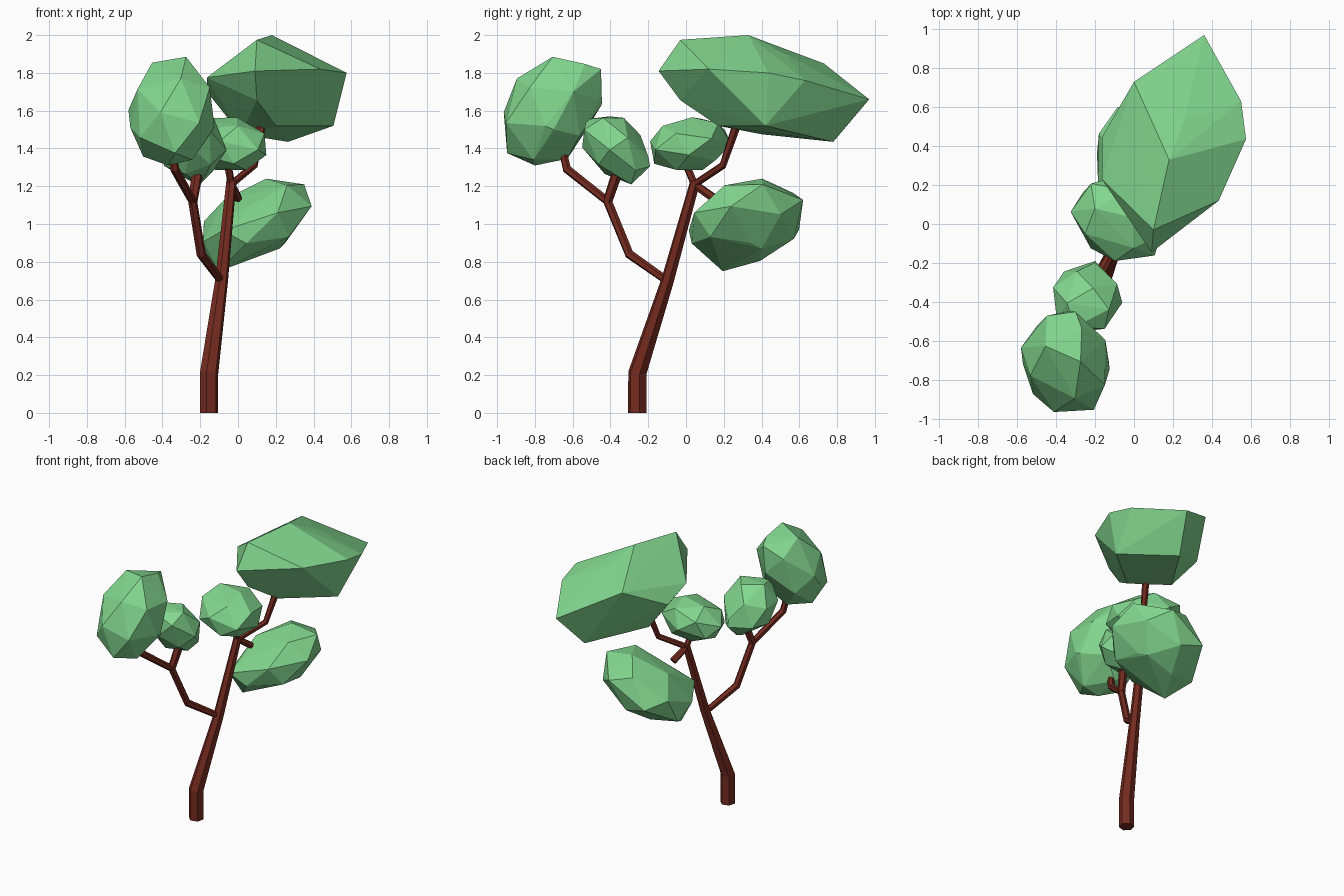
import bpy, bmesh, math
from mathutils import Vector, Matrix

if "Cube" in bpy.data.objects:
    bpy.data.objects.remove(bpy.data.objects["Cube"])


def material(name, rgb):
    m = bpy.data.materials.new(name)
    m.diffuse_color = (*rgb, 1)
    m.use_nodes = True
    m.node_tree.nodes["Principled BSDF"].inputs["Base Color"].default_value = m.diffuse_color
    return m


BARK = material("red brown bark", (0.175, 0.024, 0.014))
LEAF = material("leaf green", (0.225, 0.680, 0.275))


def finish(name, bm, mat):
    bmesh.ops.recalc_face_normals(bm, faces=bm.faces)
    me = bpy.data.meshes.new(name)
    bm.to_mesh(me)
    bm.free()
    me.materials.append(mat)
    bpy.context.collection.objects.link(bpy.data.objects.new(name, me))


def limb(name, path, radii, sides=6):
    """Tapered six-sided tube along a bent path."""
    pts = [Vector(p) for p in path]
    bm = bmesh.new()
    rings = []
    for i, (p, r) in enumerate(zip(pts, radii)):
        before = (p - pts[i - 1]).normalized() if i else Vector()
        after = (pts[i + 1] - p).normalized() if i < len(pts) - 1 else Vector()
        t = (before + after).normalized()
        u = (Vector((1, 0, 0)) - t * t.x).normalized()
        v = t.cross(u)
        ring = []
        for k in range(sides):
            a = math.tau * k / sides + math.radians(15)
            ring.append(bm.verts.new(p + r * (u * math.cos(a) + v * math.sin(a))))
        rings.append(ring)
    for a, b in zip(rings, rings[1:]):
        for k in range(sides):
            j = (k + 1) % sides
            bm.faces.new((a[k], a[j], b[j], b[k]))
    bm.faces.new(rings[0])
    bm.faces.new(rings[-1])
    finish(name, bm, BARK)


def foliage(name, lo, hi, lean, count, spin, tips=()):
    """Faceted ellipsoid filling the box lo-hi, with optional corner tips.
    lean = xy, xz, yz correlation."""
    lo, hi = Vector(lo), Vector(hi)
    xy, xz, yz = lean
    # Cholesky factor turns a unit sphere into the leaning ellipsoid
    b = math.sqrt(1 - xy * xy)
    c = (yz - xy * xz) / b
    L = Matrix(((1, 0, 0), (xy, b, 0), (xz, c, math.sqrt(1 - xz * xz - c * c))))
    pts = []
    for i in range(count):
        z = 1 - (2 * i + 1) / count
        r = math.sqrt(1 - z * z)
        a = i * math.pi * (3 - math.sqrt(5)) + spin
        pts.append(L @ Vector((r * math.cos(a), r * math.sin(a), z)))
    # stretch exactly to the box
    for k in range(3):
        p0, p1 = min(p[k] for p in pts), max(p[k] for p in pts)
        for p in pts:
            p[k] = lo[k] + (p[k] - p0) / (p1 - p0) * (hi[k] - lo[k])
    bm = bmesh.new()
    for p in pts + [Vector(t) for t in tips]:
        bm.verts.new(p)
    bmesh.ops.convex_hull(bm, input=bm.verts[:])
    inside = [v for v in bm.verts if not v.link_faces]
    bmesh.ops.delete(bm, geom=inside, context='VERTS')
    finish(name, bm, LEAF)


# trunk and limbs
FORK = (-0.035, 0.045, 1.21)
SIDE_FORK = (-0.24, -0.415, 1.12)
limb("trunk", [(-0.153, -0.258, 0), (-0.153, -0.258, 0.21), (-0.087, -0.098, 0.7), (-0.035, 0.05, 1.23)],
     [0.05, 0.05, 0.035, 0.027])
limb("side_branch", [(-0.09, -0.1, 0.7), (-0.195, -0.3, 0.84), SIDE_FORK, (-0.245, -0.425, 1.14)],
     [0.022, 0.025, 0.024, 0.022])
limb("side_branch_outer_twig", [SIDE_FORK, (-0.335, -0.63, 1.29), (-0.36, -0.67, 1.46)],
     [0.022, 0.024, 0.02])
limb("side_branch_inner_twig", [SIDE_FORK, (-0.21, -0.355, 1.3)], [0.026, 0.03])
limb("top_branch", [FORK, (0.085, 0.195, 1.31), (0.125, 0.27, 1.53)], [0.02, 0.02, 0.024])
limb("centre_twig", [FORK, (-0.06, -0.015, 1.35)], [0.02, 0.02])
limb("lower_twig", [FORK, (0.0, 0.15, 1.135)], [0.022, 0.024])

# leaf clumps: the largest is a small core pulled out to its corners
foliage("large_top_foliage", (-0.02, 0.1, 1.53), (0.42, 0.75, 1.9), (0.2, -0.03, -0.25), 12, 0.6,
        [(0.36, 0.97, 1.66), (0.09, -0.145, 1.81), (0.18, 0.33, 2.0), (0.1, -0.03, 1.975),
         (0.55, 0.63, 1.76), (0.575, 0.435, 1.8), (0.435, 0.12, 1.82), (0.505, 0.42, 1.52),
         (0.265, 0.78, 1.435), (0.2, 0.17, 1.52), (0.015, 0.4, 1.475), (-0.165, 0.23, 1.775),
         (-0.165, 0.445, 1.7), (0.0, 0.73, 1.85), (0.1, -0.03, 1.655)])
foliage("outer_foliage", (-0.58, -0.965, 1.34), (-0.125, -0.445, 1.885), (-0.1, 0.08, 0.25), 20, 0.2,
        [(-0.37, -0.8, 1.31), (-0.3, -0.45, 1.82), (-0.3, -0.46, 1.655), (-0.13, -0.7, 1.5),
         (-0.57, -0.72, 1.51)])
foliage("inner_foliage", (-0.415, -0.55, 1.23), (-0.06, -0.2, 1.57), (0, 0, -0.35), 18, 1.0,
        [(-0.2, -0.29, 1.21), (-0.2, -0.19, 1.305)])
foliage("centre_foliage", (-0.325, -0.19, 1.285), (0.15, 0.24, 1.565), (-0.2, -0.05, 0.15), 20, 0.4)
foliage("lower_foliage", (-0.19, 0.03, 0.79), (0.39, 0.62, 1.24), (-0.06, 0.45, 0.2), 20, 0.9,
        [(-0.1, 0.195, 0.75), (-0.08, 0.015, 0.965), (0.22, 0.4, 0.87)])
